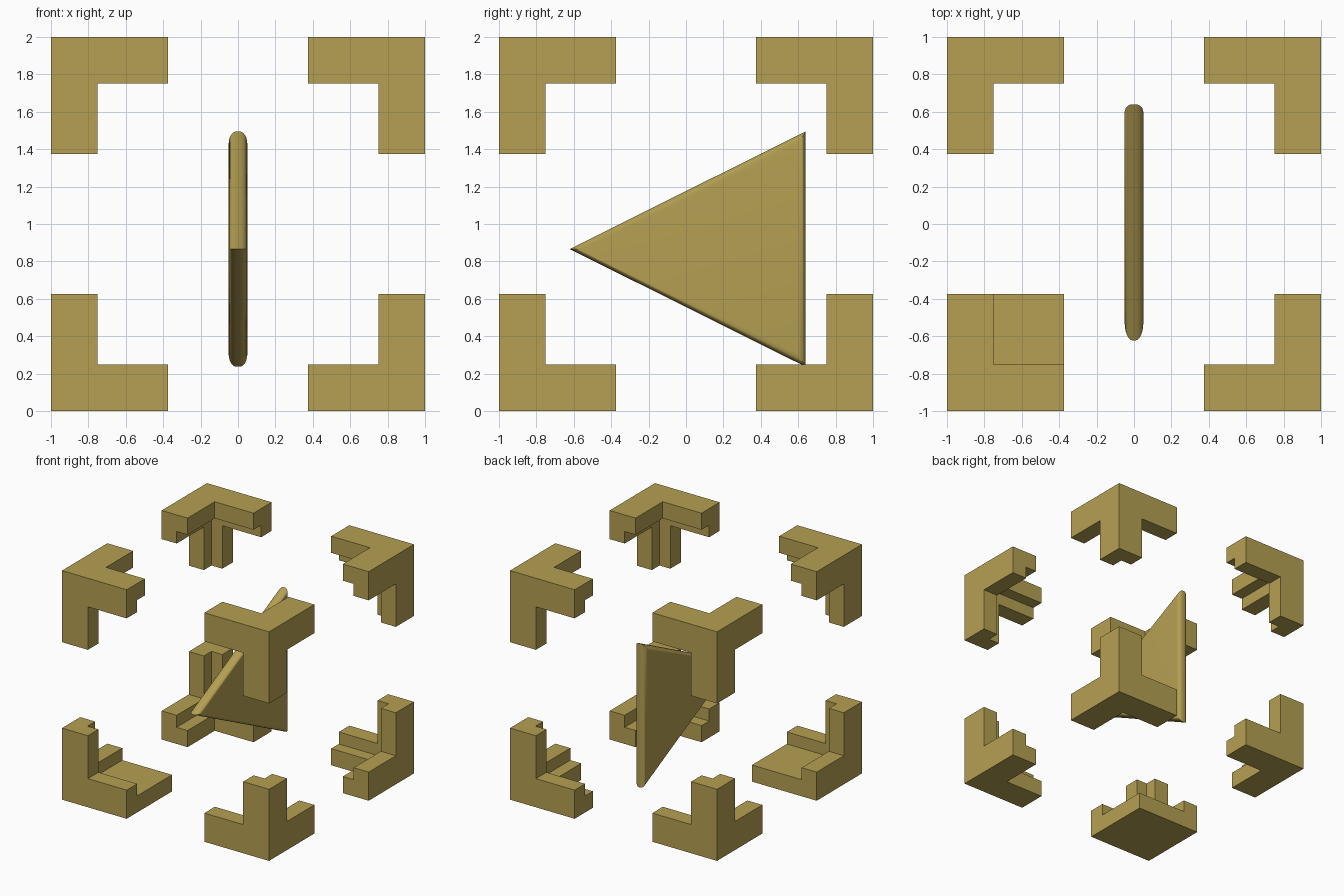
import bpy, bmesh
from itertools import product

cube = bpy.data.objects.get("Cube")
if cube:
    bpy.data.objects.remove(cube, do_unlink=True)

gold = bpy.data.materials.new("dull_gold")
gold.use_nodes = True
gold.diffuse_color = (0.46, 0.35, 0.085, 1)
gold.node_tree.nodes["Principled BSDF"].inputs["Base Color"].default_value = gold.diffuse_color

THICK, WIDTH, REACH = 0.145, 0.25, 0.625   # bracket plate, arm width, arm length
LEVELS = (0, THICK, WIDTH, REACH)


def add_object(name, bm):
    bmesh.ops.recalc_face_normals(bm, faces=bm.faces[:])
    mesh = bpy.data.meshes.new(name)
    bm.to_mesh(mesh)
    bm.free()
    mesh.materials.append(gold)
    obj = bpy.data.objects.new(name, mesh)
    bpy.context.collection.objects.link(obj)
    return obj


def solid(cell, filled_base):
    """A bracket is three L-shaped plates meeting at the outer corner."""
    if min(cell) < 0 or max(cell) > 2:
        return False
    if filled_base and cell[2] == 0:
        return True
    return 0 in cell and cell.count(2) < 2


def corner_bracket(name, sx, sy, sz, filled_base):
    bm = bmesh.new()
    # Outer skin of the occupied cells
    for cell in product(range(3), repeat=3):
        if not solid(cell, filled_base):
            continue
        for axis, side in product(range(3), (0, 1)):
            neighbour = list(cell)
            neighbour[axis] += 2 * side - 1
            if solid(neighbour, filled_base):
                continue
            u, v = (axis + 1) % 3, (axis + 2) % 3
            quad = []
            for du, dv in ((0, 0), (1, 0), (1, 1), (0, 1)):
                p = list(cell)
                p[axis] += side
                p[u] += du
                p[v] += dv
                x, y, z = (LEVELS[i] for i in p)
                quad.append(bm.verts.new((sx * (1 - x), sy * (1 - y), 1 + sz * (1 - z))))
            bm.faces.new(quad)
    bmesh.ops.remove_doubles(bm, verts=bm.verts[:], dist=0.0001)
    bmesh.ops.dissolve_limit(bm, angle_limit=0.01, verts=bm.verts[:], edges=bm.edges[:])
    return add_object(name, bm)


# Eight corner brackets; the lower front right one has a full square base
for sx, sy, sz in product((-1, 1), repeat=3):
    name = "_".join(("bracket",
                     "upper" if sz > 0 else "lower",
                     "back" if sy > 0 else "front",
                     "left" if sx > 0 else "right"))
    corner_bracket(name, sx, sy, sz, (sx, sy, sz) == (-1, -1, -1))

# Upright triangular pointer with rounded rims
HALF = 0.05
bm = bmesh.new()
outline = ((0.64, 1.495), (0.64, 0.237), (-0.622, 0.866))
cap = bm.faces.new([bm.verts.new((-HALF, y, z)) for y, z in outline])
extruded = bmesh.ops.extrude_face_region(bm, geom=[cap], use_keep_orig=True)
for v in extruded["geom"]:
    if isinstance(v, bmesh.types.BMVert):
        v.co.x = HALF
bmesh.ops.recalc_face_normals(bm, faces=bm.faces[:])
rims = [e for e in bm.edges if abs(e.verts[0].co.x - e.verts[1].co.x) < 0.001]
bmesh.ops.bevel(bm, geom=rims, offset=0.042, segments=6, profile=0.5, affect='EDGES')
pointer = add_object("triangle_pointer", bm)

bpy.context.view_layer.objects.active = pointer
pointer.select_set(True)
bpy.ops.object.shade_smooth_by_angle(angle=0.7)
